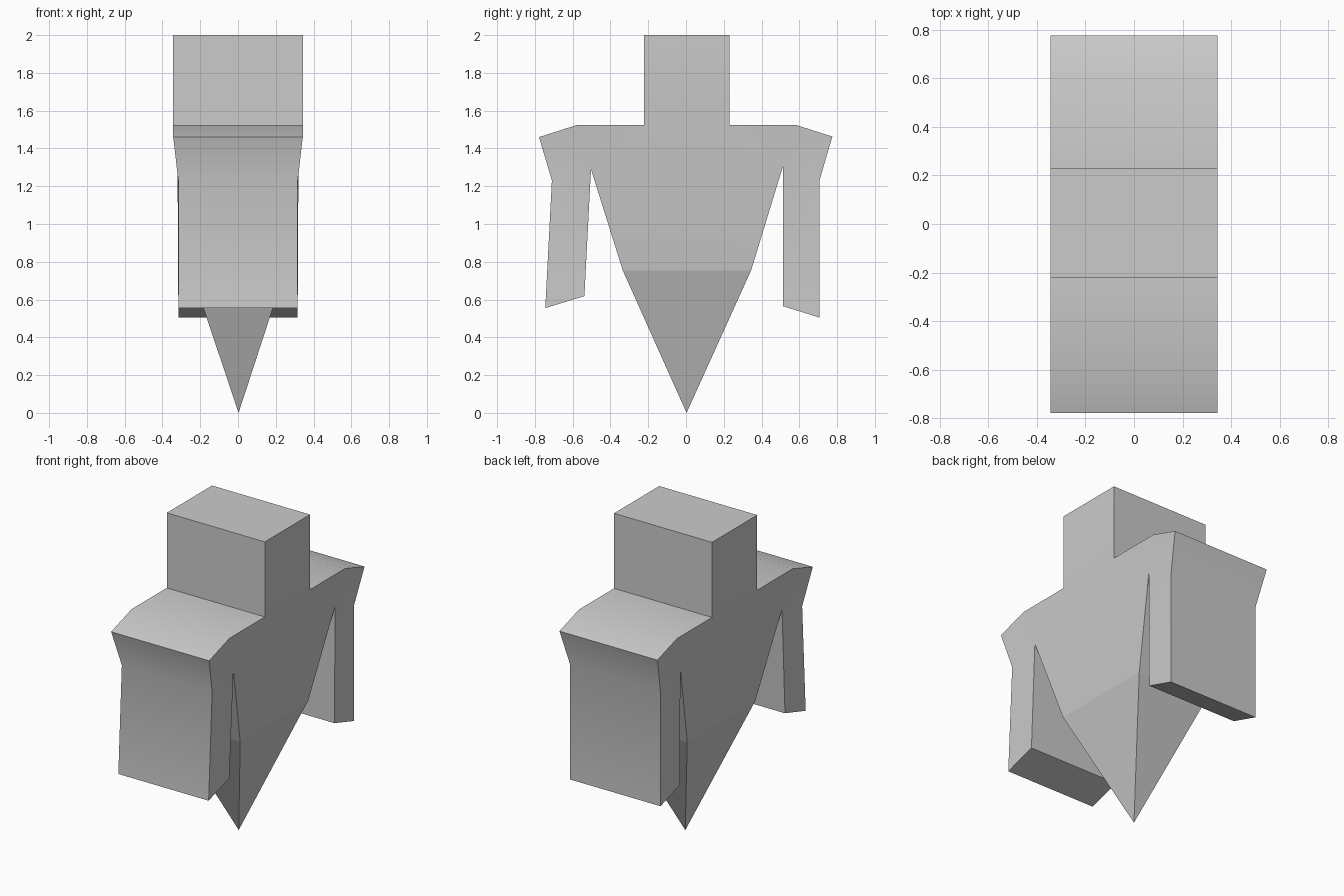
import bpy
import bmesh

if "Cube" in bpy.data.objects:
    bpy.data.objects.remove(bpy.data.objects["Cube"])

# Half outline per side as (y, z, half thickness in x), from head top to waist
NAMES = ["head_top", "neck", "shoulder", "shoulder_tip", "elbow",
         "hand_out", "hand_in", "armpit", "waist"]
RIGHT = [(0.23, 2.0, 0.343), (0.23, 1.525, 0.343), (0.58, 1.525, 0.343),
         (0.775, 1.463, 0.343), (0.708, 1.235, 0.316), (0.706, 0.505, 0.316),
         (0.513, 0.565, 0.316), (0.513, 1.305, 0.32), (0.345, 0.755, 0.25)]
LEFT = [(-0.222, 2.0, 0.343), (-0.222, 1.525, 0.343), (-0.575, 1.525, 0.343),
        (-0.778, 1.46, 0.343), (-0.71, 1.23, 0.316), (-0.745, 0.555, 0.316),
        (-0.538, 0.618, 0.316), (-0.503, 1.29, 0.32), (-0.335, 0.755, 0.25)]

bm = bmesh.new()
tip = bm.verts.new((0.003, 0.003, 0))


def point_row(points, x_sign):
    return {n: bm.verts.new((x_sign * x, y, z)) for n, (y, z, x) in zip(NAMES, points)}


rows = {(x, y): point_row(pts, x)
        for x in (1, -1) for y, pts in ((1, RIGHT), (-1, LEFT))}

# Broad panels on both x sides
for x in (1, -1):
    r, l = rows[x, 1], rows[x, -1]
    # head, torso centre, pointed base
    bm.faces.new([r["head_top"], l["head_top"], l["neck"], r["neck"]])
    bm.faces.new([r["neck"], l["neck"], l["waist"], r["waist"]])
    bm.faces.new([r["waist"], l["waist"], tip])
    # torso flank, shoulder, arm
    for s in (r, l):
        for quad in (("neck", "shoulder", "armpit", "waist"),
                     ("shoulder", "shoulder_tip", "elbow", "armpit"),
                     ("elbow", "hand_out", "hand_in", "armpit")):
            bm.faces.new([s[n] for n in quad])

# Rim joining the two x sides
for y in (1, -1):
    a, b = rows[1, y], rows[-1, y]
    for n, m in zip(NAMES, NAMES[1:]):
        bm.faces.new([a[n], a[m], b[m], b[n]])
    bm.faces.new([a["waist"], tip, b["waist"]])
bm.faces.new([rows[1, 1]["head_top"], rows[1, -1]["head_top"],
              rows[-1, -1]["head_top"], rows[-1, 1]["head_top"]])

bmesh.ops.recalc_face_normals(bm, faces=bm.faces[:])
mesh = bpy.data.meshes.new("armed_body")
bm.to_mesh(mesh)
bm.free()
body = bpy.data.objects.new("armed_body", mesh)
bpy.context.collection.objects.link(body)

# Smooth shading on the rounded shoulders, crisp waist line
body.select_set(True)
bpy.context.view_layer.objects.active = body
bpy.ops.object.shade_smooth_by_angle(angle=0.5236)
for e in mesh.edges:
    if all(abs(mesh.vertices[v].co.z - 0.755) < 0.01 for v in e.vertices):
        e.use_edge_sharp = True
